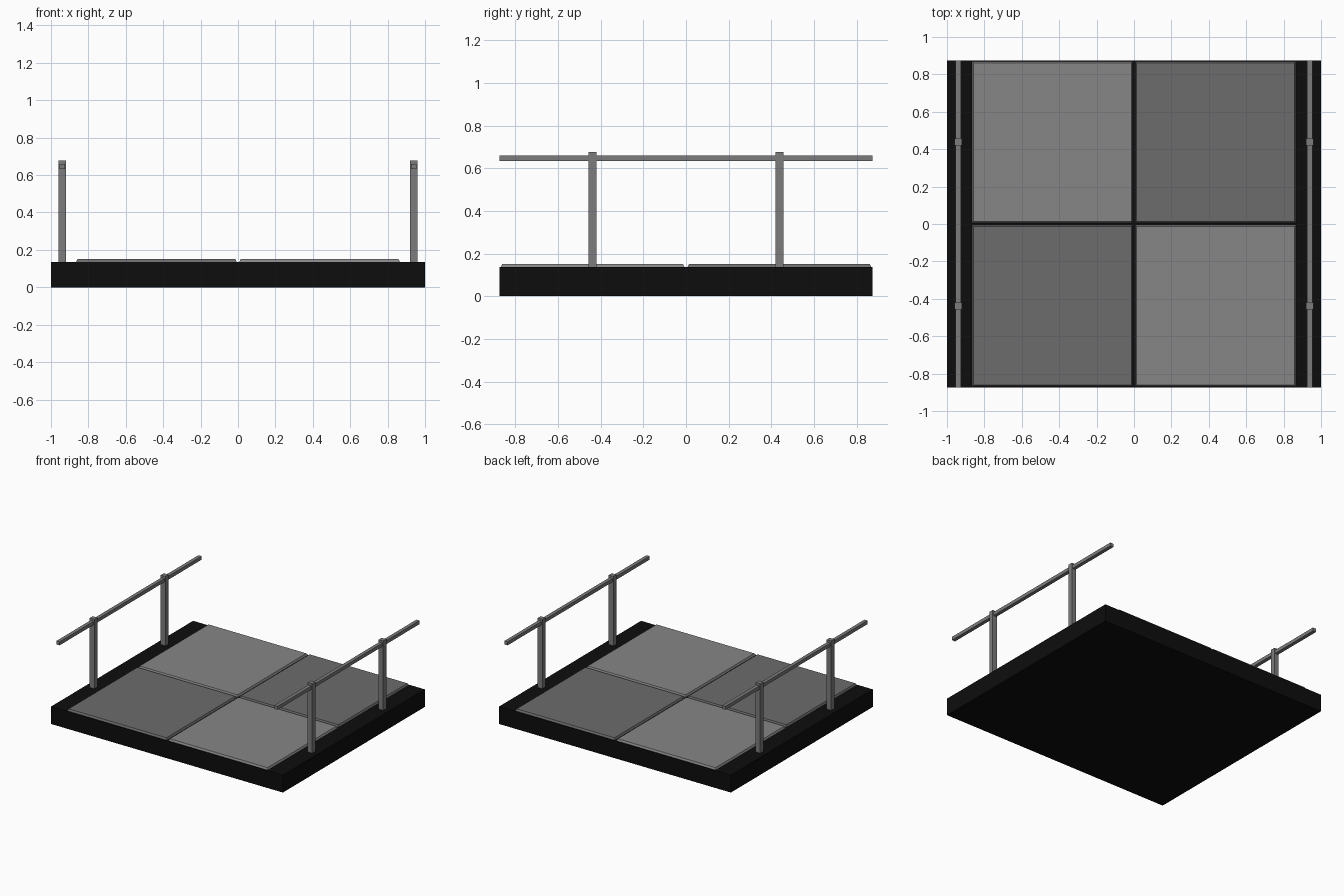
import bpy, bmesh

if "Cube" in bpy.data.objects:
    bpy.data.objects.remove(bpy.data.objects["Cube"])


def material(name, v):
    m = bpy.data.materials.new(name)
    m.diffuse_color = (v, v, v, 1)
    m.use_nodes = True
    m.node_tree.nodes["Principled BSDF"].inputs["Base Color"].default_value = m.diffuse_color
    return m


black = material("black", 0.004)
light = material("light_tile", 0.24)
dark = material("dark_tile", 0.15)
metal = material("metal", 0.2)


def box(name, lo, hi, mat, taper=0.0):
    """Box between two corners; taper insets the top face for a sloped edge."""
    bm = bmesh.new()
    bmesh.ops.create_cube(bm, size=1)
    for v in bm.verts:
        top = v.co.z > 0
        for i in range(3):
            v.co[i] = hi[i] if v.co[i] > 0 else lo[i]
        if top and taper:
            v.co.x += taper if v.co.x == min(lo[0], hi[0]) or abs(v.co.x - lo[0]) < 1e-5 else -taper
            v.co.y += taper if abs(v.co.y - lo[1]) < 1e-5 else -taper
    me = bpy.data.meshes.new(name)
    bm.to_mesh(me)
    bm.free()
    me.materials.append(mat)
    ob = bpy.data.objects.new(name, me)
    bpy.context.collection.objects.link(ob)
    return ob


# Floor slab
box("floor_base", (-1, -0.875, 0), (1, 0.875, 0.136), black)

# Four sloped-edge floor tiles in a checker pattern
for sx in (-1, 1):
    for sy in (-1, 1):
        x, y = sx * 0.436, sy * 0.4375
        box("floor_tile", (x - 0.432, y - 0.434, 0.13), (x + 0.432, y + 0.434, 0.151),
            dark if sx * sy > 0 else light, taper=0.01)

# Hand rails with two posts on each side
for sx in (-1, 1):
    x = sx * 0.94
    box("hand_rail", (x - 0.014, -0.875, 0.633), (x + 0.014, 0.875, 0.66), metal)
    for y in (-0.4375, 0.4375):
        box("rail_post", (x - 0.02, y - 0.019, 0.13), (x + 0.02, y + 0.019, 0.677), metal)
